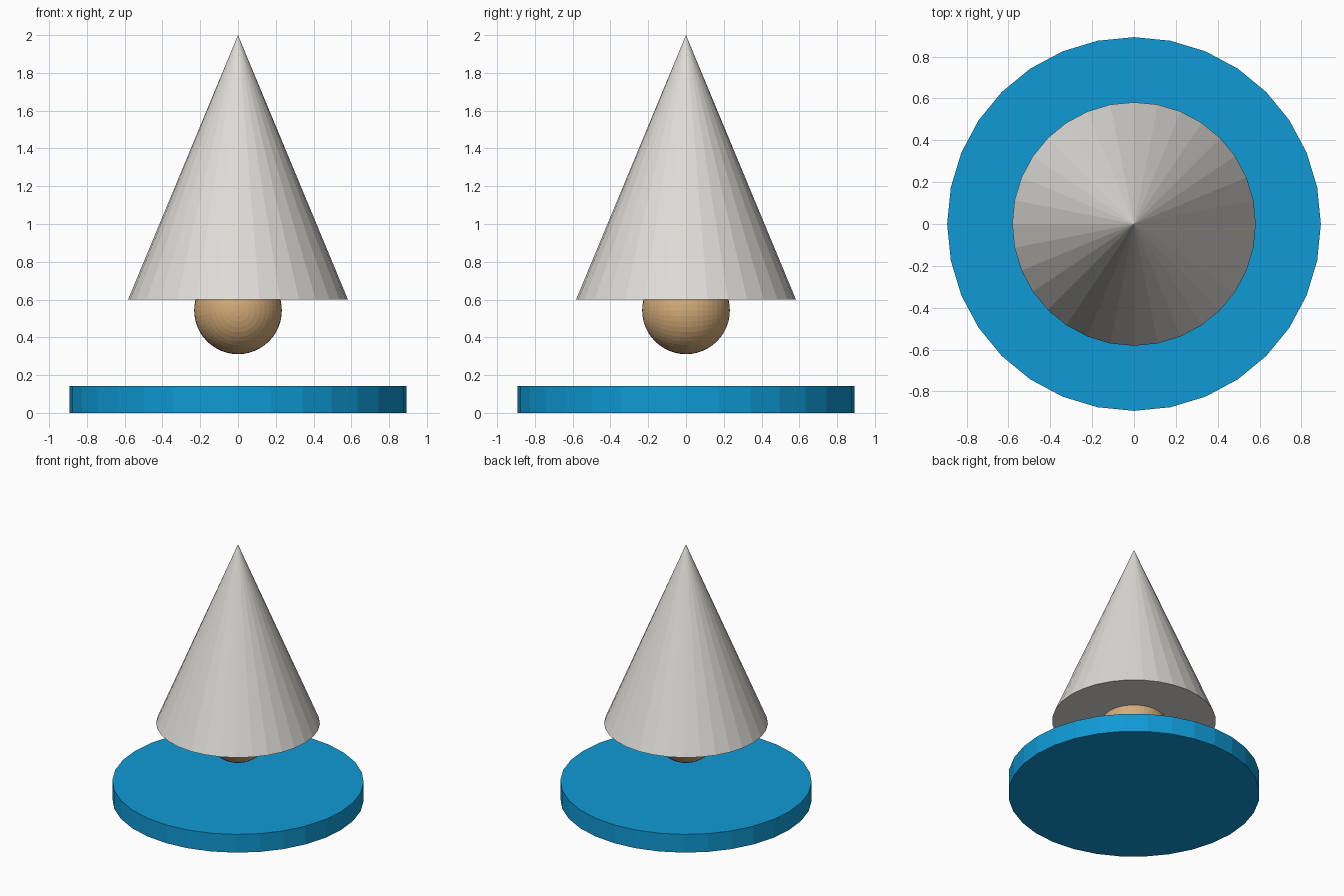
import bpy
import math

if "Cube" in bpy.data.objects:
    bpy.data.objects.remove(bpy.data.objects["Cube"])


def material(name, rgb):
    m = bpy.data.materials.new(name)
    m.diffuse_color = (*rgb, 1.0)
    m.use_nodes = True
    m.node_tree.nodes["Principled BSDF"].inputs["Base Color"].default_value = m.diffuse_color
    return m


def finish(name, mat):
    ob = bpy.context.object
    ob.name = name
    ob.data.materials.append(mat)
    return ob


blue = material("blue", (0.005, 0.32, 0.66))
grey = material("light grey", (0.73, 0.715, 0.68))
tan = material("tan", (0.66, 0.41, 0.19))

# Flat round base
bpy.ops.mesh.primitive_cylinder_add(vertices=32, radius=0.893, depth=0.143,
                                    location=(0, 0, 0.0715))
finish("base_disc", blue)

# Ball partly sunk into the cone, poles along the y axis
bpy.ops.mesh.primitive_uv_sphere_add(segments=48, ring_count=24, radius=0.232,
                                     location=(0, 0, 0.543),
                                     rotation=(math.pi / 2, 0, 0))
finish("ball", tan)

# Closed cone floating above the base
bpy.ops.mesh.primitive_cone_add(vertices=32, radius1=0.582, radius2=0, depth=1.4,
                                location=(0, 0, 1.3))
finish("cone", grey)
